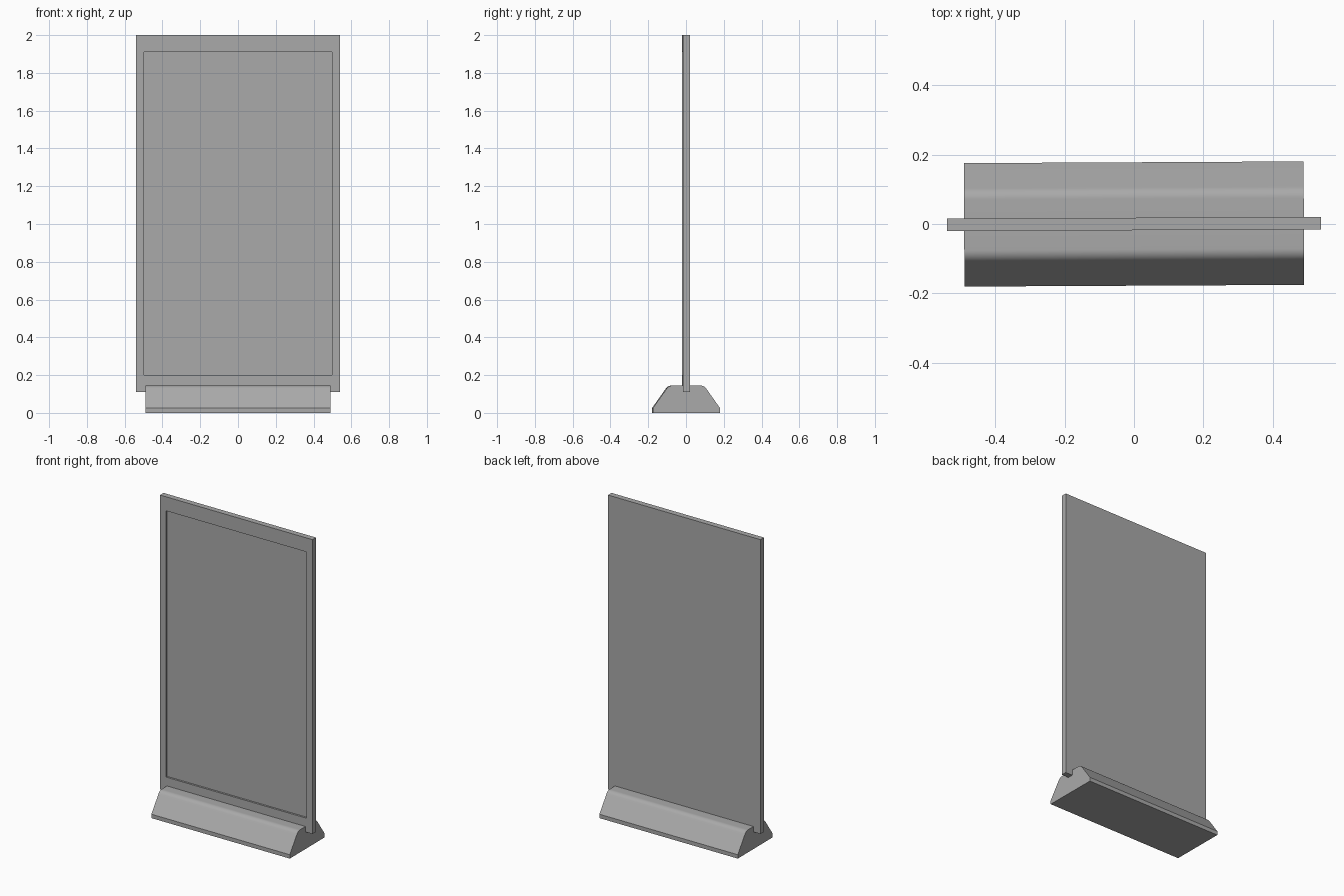
import bpy, bmesh, math
from mathutils import Vector

default = bpy.data.objects.get("Cube")
if default:
    bpy.data.objects.remove(default, do_unlink=True)

TURN = 0.005          # the whole stand is turned very slightly about z
HALF_T = 0.018        # half thickness of the board
BOARD_Z = 0.11        # underside of the board, floor of the slot

grey = bpy.data.materials.new("plain grey")
grey.use_nodes = True
colour = (0.4, 0.4, 0.4, 1)
grey.diffuse_color = colour
grey.node_tree.nodes["Principled BSDF"].inputs["Base Color"].default_value = colour


def finish(bm, name):
    bmesh.ops.recalc_face_normals(bm, faces=bm.faces)
    mesh = bpy.data.meshes.new(name)
    bm.to_mesh(mesh)
    bm.free()
    mesh.materials.append(grey)
    obj = bpy.data.objects.new(name, mesh)
    obj.rotation_euler.z = TURN
    bpy.context.collection.objects.link(obj)
    return obj


def extrude_profile(name, points, half_width):
    """Extrude a (y, z) outline along x."""
    bm = bmesh.new()
    face = bm.faces.new([bm.verts.new((-half_width, y, z)) for y, z in points])
    result = bmesh.ops.extrude_face_region(bm, geom=[face], use_keep_orig=True)
    moved = [v for v in result["geom"] if isinstance(v, bmesh.types.BMVert)]
    bmesh.ops.translate(bm, verts=moved, vec=(2 * half_width, 0, 0))
    return finish(bm, name)


# Base: sloped sides, rounded shoulders and a slot for the board
half = [(0.178, 0), (0.178, 0.025)]
radius, centre_y, centre_z = 0.0387, 0.073, 0.1063
for i in range(9):
    a = math.radians(35.3 + (90 - 35.3) * i / 8)
    half.append((centre_y + radius * math.cos(a), centre_z + radius * math.sin(a)))
half += [(HALF_T, 0.145), (HALF_T, BOARD_Z)]
base = extrude_profile("base", half + [(-y, z) for y, z in reversed(half)], 0.49)
bpy.context.view_layer.objects.active = base
base.select_set(True)
bpy.ops.object.shade_smooth_by_angle(angle=math.radians(30))
base.select_set(False)

# Board: a slab with a shallow recessed display panel on the front
bm = bmesh.new()
bmesh.ops.create_cube(bm, size=1)
bmesh.ops.scale(bm, verts=bm.verts, vec=(1.08, 2 * HALF_T, 2 - BOARD_Z))
bmesh.ops.translate(bm, verts=bm.verts, vec=(0, 0, (2 + BOARD_Z) / 2))
bm.normal_update()
front = min(bm.faces, key=lambda f: f.calc_center_median().y)
bmesh.ops.inset_region(bm, faces=[front], thickness=0.06)
for v in front.verts:
    v.co.z = 1.91 if v.co.z > 1 else 0.2
rim = bmesh.ops.extrude_face_region(bm, geom=[front])
bmesh.ops.translate(bm, vec=Vector((0, 0.012, 0)),
                    verts=[v for v in rim["geom"] if isinstance(v, bmesh.types.BMVert)])
if front.is_valid:
    bmesh.ops.delete(bm, geom=[front], context="FACES_ONLY")
finish(bm, "display_board")
